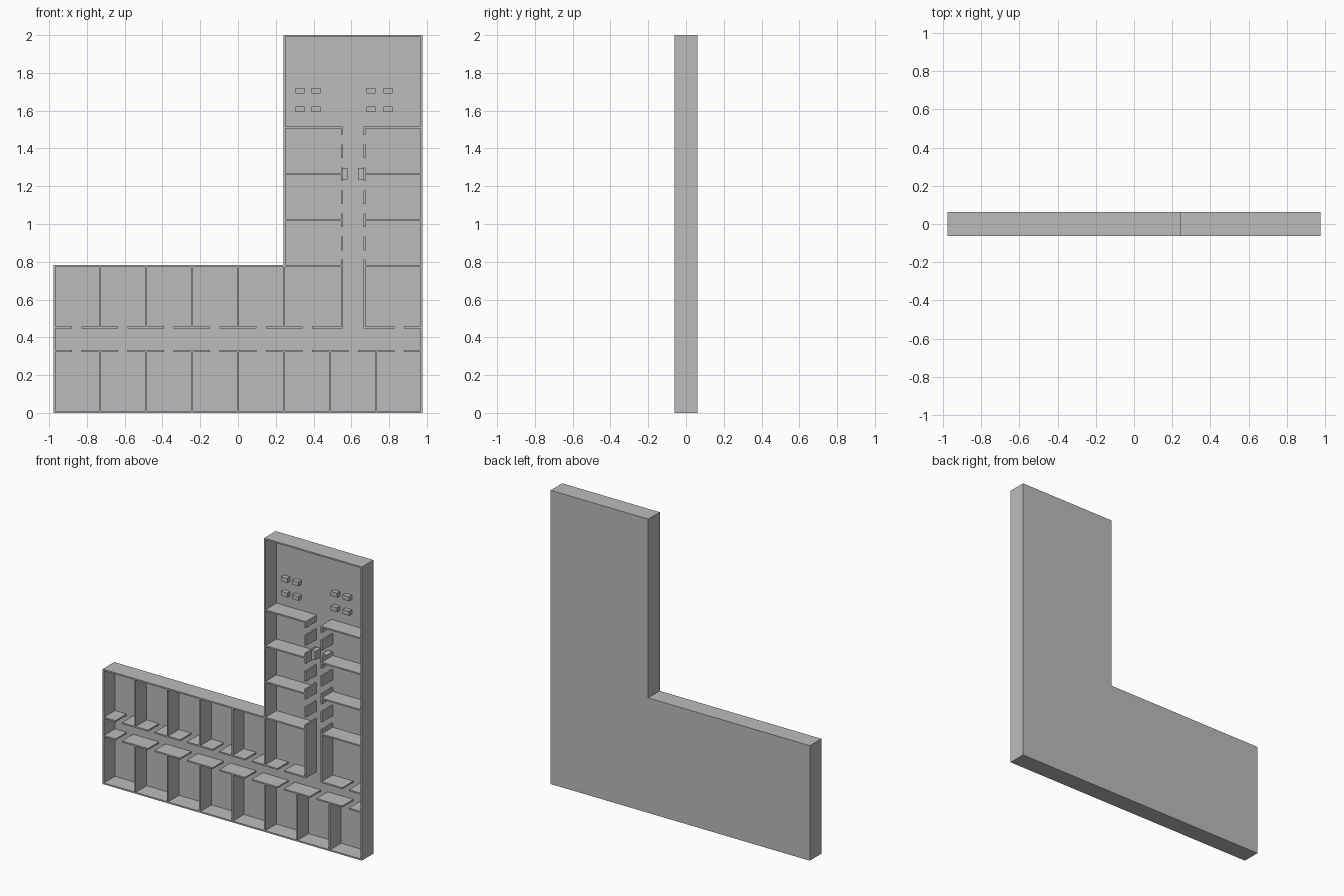
import bpy
import bmesh
from mathutils import Vector, Matrix

if "Cube" in bpy.data.objects:
    bpy.data.objects.remove(bpy.data.objects["Cube"], do_unlink=True)

W, D, T = 0.976, 0.062, 0.01      # half width, half depth, wall thickness
FLOOR = 0.006                     # thickness of the backing slab
NOTCH_X, NOTCH_Z = 0.241, 0.783   # inner corner of the L outline
DOOR = 0.05
BAY = W / 4                       # room width
BACK = D - FLOOR

grey = bpy.data.materials.new("plain grey")
grey.diffuse_color = (0.5, 0.5, 0.5, 1)
grey.use_nodes = True
grey.node_tree.nodes["Principled BSDF"].inputs["Base Color"].default_value = (0.5, 0.5, 0.5, 1)


def finish(bm, name):
    bmesh.ops.recalc_face_normals(bm, faces=bm.faces)
    mesh = bpy.data.meshes.new(name)
    bm.to_mesh(mesh)
    bm.free()
    mesh.materials.append(grey)
    obj = bpy.data.objects.new(name, mesh)
    bpy.context.collection.objects.link(obj)


def add_box(bm, x0, x1, z0, z1, y0=-D, y1=BACK + 0.001):
    centre = Vector((x0 + x1, y0 + y1, z0 + z1)) / 2
    size = Matrix.Diagonal((x1 - x0, y1 - y0, z1 - z0, 1))
    bmesh.ops.create_cube(bm, size=1, matrix=Matrix.Translation(centre) @ size)


def pieces(start, end, doors):
    """Split a run of wall into the stretches between its doorways."""
    for d in doors:
        if start < d < end:
            yield start, d - DOOR / 2
            start = d + DOOR / 2
    yield start, end


def wall_along_x(bm, z, start, end, doors=()):
    for a, b in pieces(start, end, doors):
        add_box(bm, a, b, z - T / 2, z + T / 2)


def wall_along_z(bm, x, start, end, doors=()):
    for a, b in pieces(start, end, doors):
        add_box(bm, x - T / 2, x + T / 2, a, b)


# Outer shell: L outline extruded, then hollowed from the front
bm = bmesh.new()
outline = [(-W, 0), (W, 0), (W, 2), (NOTCH_X, 2), (NOTCH_X, NOTCH_Z), (-W, NOTCH_Z)]
front = bm.faces.new([bm.verts.new((x, -D, z)) for x, z in outline])
back = bmesh.ops.extrude_face_region(bm, geom=[front], use_keep_orig=True)
bmesh.ops.translate(bm, vec=(0, 2 * D, 0),
                    verts=[v for v in back["geom"] if isinstance(v, bmesh.types.BMVert)])
bmesh.ops.recalc_face_normals(bm, faces=bm.faces)
front = next(f for f in bm.faces if f.normal.y < -0.9)
bmesh.ops.inset_region(bm, faces=[front], thickness=T, use_even_offset=True)
inner = bmesh.ops.extrude_discrete_faces(bm, faces=[front])["faces"][0]
bmesh.ops.translate(bm, vec=(0, 2 * D - FLOOR, 0), verts=inner.verts)
finish(bm, "outer_shell")

# Corridor walls with doorways
LOW, HIGH = 0.328, 0.453          # long corridor
LEFT, RIGHT = 0.549, 0.67         # upright corridor
IN = W - T / 2
room_doors = [-W + BAY * (i + 0.5) for i in range(8)]
wing_doors = [0.836 + BAY / 2 * i for i in range(6)]
bm = bmesh.new()
wall_along_x(bm, LOW, -IN, IN, room_doors)
wall_along_x(bm, HIGH, -IN, LEFT, room_doors)
wall_along_x(bm, HIGH, RIGHT, IN, room_doors)
for x in (LEFT, RIGHT):
    wall_along_z(bm, x, HIGH - T / 2, 1.515, wing_doors)
finish(bm, "corridor_walls")

# Partitions between rooms
bm = bmesh.new()
for i in range(1, 8):
    x = -W + BAY * i
    wall_along_z(bm, x, T / 2, LOW)
    if i < 6:
        wall_along_z(bm, x, HIGH, NOTCH_Z - T / 2)
for i in range(4):
    z = 0.778 + BAY * i
    wall_along_x(bm, z, NOTCH_X + T / 2, LEFT)
    wall_along_x(bm, z, RIGHT, IN)
finish(bm, "room_partitions")

# Small tables in the open hall
bm = bmesh.new()
for x in (0.329, 0.414, 0.704, 0.794):
    for z in (1.607, 1.706):
        add_box(bm, x - 0.024, x + 0.024, z - 0.015, z + 0.015, y0=BACK - 0.03)
finish(bm, "hall_tables")

# Pair of cabinets facing each other in the upright corridor
bm = bmesh.new()
for x in (0.545, 0.634):
    add_box(bm, x, x + 0.036, 1.235, 1.296, y0=BACK - 0.055)
finish(bm, "corridor_cabinets")
